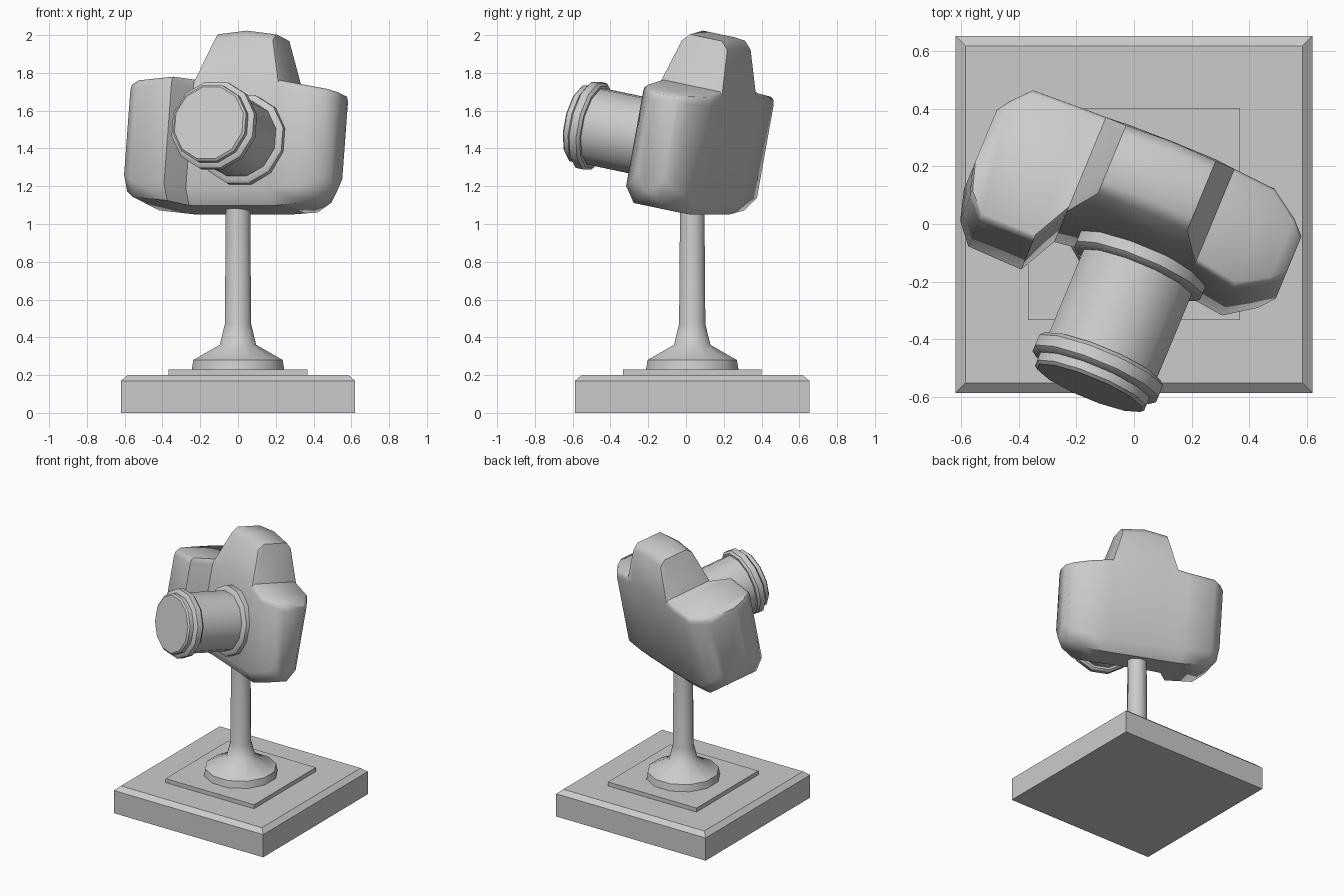
import bpy, bmesh
from math import pi, sin, cos, sqrt, radians
from mathutils import Matrix

cube = bpy.data.objects.get("Cube")
if cube:
    bpy.data.objects.remove(cube, do_unlink=True)

grey = bpy.data.materials.new("plain grey")
grey.use_nodes = True
tone = (0.6, 0.6, 0.6, 1)
grey.diffuse_color = tone
grey.node_tree.nodes["Principled BSDF"].inputs["Base Color"].default_value = tone


def loft(name, rings, matrix, smooth=0):
    """Skin a row of equal rings and cap both ends."""
    bm = bmesh.new()
    loops = [[bm.verts.new(p) for p in ring] for ring in rings]
    n = len(loops[0])
    for a, b in zip(loops, loops[1:]):
        for i in range(n):
            j = (i + 1) % n
            bm.faces.new((a[i], a[j], b[j], b[i]))
    bm.faces.new(loops[0][::-1])
    bm.faces.new(loops[-1])
    bmesh.ops.recalc_face_normals(bm, faces=bm.faces)
    mesh = bpy.data.meshes.new(name)
    bm.to_mesh(mesh)
    bm.free()
    mesh.materials.append(grey)
    obj = bpy.data.objects.new(name, mesh)
    bpy.context.collection.objects.link(obj)
    obj.matrix_world = matrix
    if smooth:
        bpy.ops.object.select_all(action="DESELECT")
        obj.select_set(True)
        bpy.context.view_layer.objects.active = obj
        bpy.ops.object.shade_smooth_by_angle(angle=radians(smooth))
    return obj


def turned(name, profile, sides, matrix, smooth=0):
    """Revolve (radius, height) pairs around the local z axis."""
    rings = []
    for r, z in profile:
        angles = [2 * pi * (i + 0.5) / sides for i in range(sides)]
        rings.append([(r * cos(a), r * sin(a), z) for a in angles])
    return loft(name, rings, matrix, smooth)


def square(*pairs):
    return [(half * sqrt(2), z) for half, z in pairs]


# Pedestal
stand = Matrix.Translation((0, 0.033, 0))
turned("base_slab", square((0.62, 0), (0.62, 0.17), (0.585, 0.2)), 4, stand)
turned("base_plate", square((0.367, 0.19), (0.367, 0.23)), 4, stand)
turned("stem", [(0.255, 0.22), (0.245, 0.28), (0.1, 0.36), (0.072, 0.47),
                (0.066, 1.2)], 12, stand, 50)

# Camera pose: turned to its right and tipped upward
pose = (Matrix.Translation((0, 0.03, 1.07))
        @ Matrix.Rotation(radians(-22.5), 4, "Z")
        @ Matrix.Rotation(radians(-11), 4, "X"))


def section(x, front, back, low, top):
    """Cross-section of the body; tall ones lean in to form the hump."""
    tall = top > 0.8
    shoulder = 0.66 if tall else top - 0.04
    lean = 0.05 if tall else 0.005
    edge = 0.04 if tall else 0.015
    half = [(0.06, low), (0, low + 0.08), (0, shoulder),
            (lean, top - edge), (lean + edge, top)]
    ring = [(x, back - d, z) for d, z in half]
    return ring + [(x, front + d, z) for d, z in reversed(half)]


# Body with grip on the right and viewfinder hump in the middle
slices = [
    (-0.58, -0.18, 0.045, 0.1, 0.62), (-0.55, -0.28, 0.09, 0.06, 0.63),
    (-0.49, -0.345, 0.155, 0.02, 0.64), (-0.29, -0.345, 0.16, 0, 0.66),
    (-0.22, -0.21, 0.16, 0, 0.67), (-0.145, -0.2, 0.16, 0, 0.93),
    (0.02, -0.2, 0.165, 0, 0.95), (0.19, -0.2, 0.165, 0, 0.93),
    (0.26, -0.205, 0.165, 0, 0.67), (0.415, -0.225, 0.16, 0.01, 0.64),
    (0.52, -0.16, 0.09, 0.05, 0.63), (0.565, -0.115, 0.045, 0.1, 0.62)]
loft("camera_body", [section(*s) for s in slices], pose, 50)

# Lens: mount ring, barrel, front ring and cap
axis = pose @ Matrix.Translation((0.087, 0, 0.34)) @ Matrix.Rotation(pi / 2, 4, "X")
parts = {
    "lens_mount": [(0.245, 0.15), (0.245, 0.24), (0.225, 0.255)],
    "lens_barrel": [(0.21, 0.15), (0.21, 0.6)],
    "lens_ring": [(0.225, 0.58), (0.24, 0.595), (0.24, 0.635), (0.22, 0.65)],
    "lens_cap": [(0.212, 0.62), (0.212, 0.68), (0.2, 0.69)],
}
for name, profile in parts.items():
    turned(name, profile, 12, axis, 40)
